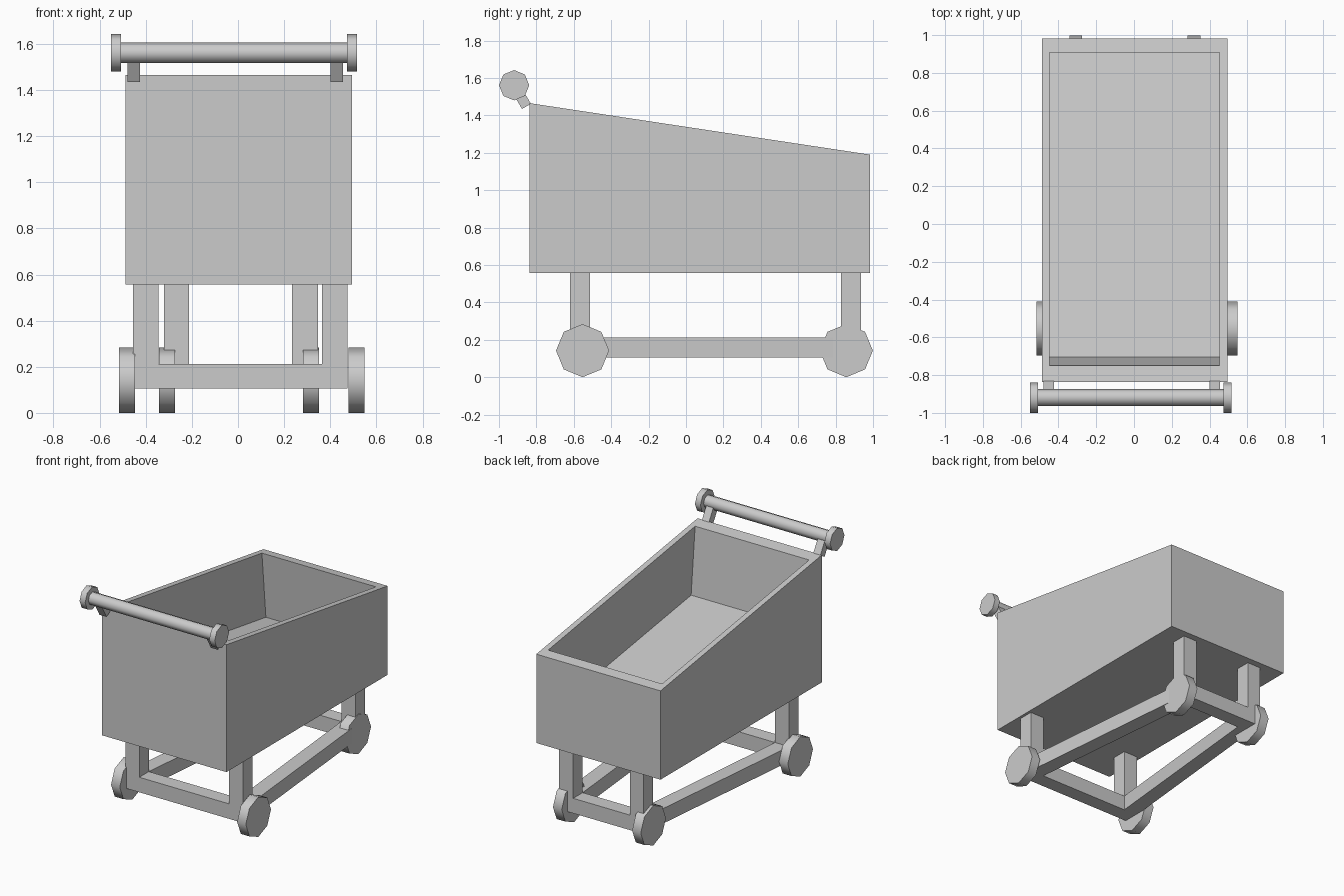
import bpy, bmesh, math
from mathutils import Vector

if "Cube" in bpy.data.objects:
    bpy.data.objects.remove(bpy.data.objects["Cube"])


def loft(name, rings, smooth=False):
    """Bridge equal-sized rings of points and cap both ends."""
    bm = bmesh.new()
    loops = [[bm.verts.new(p) for p in ring] for ring in rings]
    n = len(loops[0])
    for a, b in zip(loops, loops[1:]):
        for i in range(n):
            j = (i + 1) % n
            bm.faces.new((a[i], a[j], b[j], b[i]))
    bm.faces.new(loops[0][::-1])
    bm.faces.new(loops[-1])
    bmesh.ops.recalc_face_normals(bm, faces=bm.faces)
    mesh = bpy.data.meshes.new(name)
    bm.to_mesh(mesh)
    bm.free()
    obj = bpy.data.objects.new(name, mesh)
    bpy.context.collection.objects.link(obj)
    if smooth:
        bpy.ops.object.select_all(action='DESELECT')
        bpy.context.view_layer.objects.active = obj
        obj.select_set(True)
        bpy.ops.object.shade_smooth_by_angle(angle=math.radians(50))
    return obj


def prism(name, plan, z0, z1):
    """Extrude a plan outline vertically."""
    return loft(name, [[(x, y, z) for x, y in plan] for z in (z0, z1)])


def rect(x0, x1, y0, y1):
    return [(x0, y0), (x1, y0), (x1, y1), (x0, y1)]


def disc(name, x0, x1, y, z, r):
    """Eight-sided cylinder along x."""
    angles = [math.tau * i / 8 for i in range(8)]
    return loft(name, [[(x, y + r * math.sin(a), z + r * math.cos(a))
                        for a in angles] for x in (x0, x1)], smooth=True)


# Basket: sloping rim with a recess whose floor is parallel to the rim
Y0, Y1 = -0.836, 0.983
def rim_z(y):
    return 1.465 - 0.1512 * (y - Y0)

outer = rect(-0.487, 0.494, Y0, Y1)
inner = rect(-0.447, 0.453, -0.75, 0.908)
loft("basket", [
    [(x, y, 0.556) for x, y in outer],
    [(x, y, rim_z(y)) for x, y in outer],
    [(x, y, rim_z(y)) for x, y in inner],
    [(x, y + 0.045, rim_z(y) - 0.475) for x, y in inner],
])

# Undercarriage: posts, tapering side rails and cross bars
FY0, FY1, RY0, RY1 = -0.62, -0.513, 0.829, 0.936
ZB, ZT, LEG_TOP = 0.105, 0.212, 0.556
for side, f0, f1, r0, r1 in (("left", -0.455, -0.345, -0.321, -0.213),
                             ("right", 0.364, 0.474, 0.235, 0.347)):
    prism("front_leg_" + side, rect(f0, f1, FY0, FY1), ZB, LEG_TOP)
    prism("rear_leg_" + side, rect(r0, r1, RY0, RY1), ZB, LEG_TOP)
    prism("side_rail_" + side,
          [(f0, FY1), (f1, FY1), (r1, RY0), (r0, RY0)], ZB, ZT)
prism("front_cross_bar", rect(-0.345, 0.364, FY0, FY1), ZB, ZT)
prism("rear_cross_bar", rect(-0.213, 0.235, RY0, RY1), ZB, ZT)

# Wheels
for name, x0, x1, y in (("front_wheel_left", -0.516, -0.447, -0.553),
                        ("front_wheel_right", 0.480, 0.548, -0.553),
                        ("rear_wheel_left", -0.342, -0.274, 0.857),
                        ("rear_wheel_right", 0.282, 0.351, 0.857)):
    disc(name, x0, x1, y, 0.142, 0.142)

# Push handle with end caps
HY, HZ = -0.919, 1.561
disc("handle_bar", -0.51, 0.476, HY, HZ, 0.045)
disc("handle_cap_left", -0.551, -0.507, HY, HZ, 0.081)
disc("handle_cap_right", 0.473, 0.516, HY, HZ, 0.081)

# Slanted handle brackets
low, high = Vector((0, -0.853, 1.448)), Vector((0, HY, HZ))
axis = (high - low).normalized()
across = Vector((0, axis.z, -axis.y)) * 0.0275
for side, x0, x1 in (("left", -0.48, -0.424), ("right", 0.40, 0.456)):
    loft("handle_bracket_" + side, [
        [p - across + Vector((x0, 0, 0)), p - across + Vector((x1, 0, 0)),
         p + across + Vector((x1, 0, 0)), p + across + Vector((x0, 0, 0))]
        for p in (low, high)])
